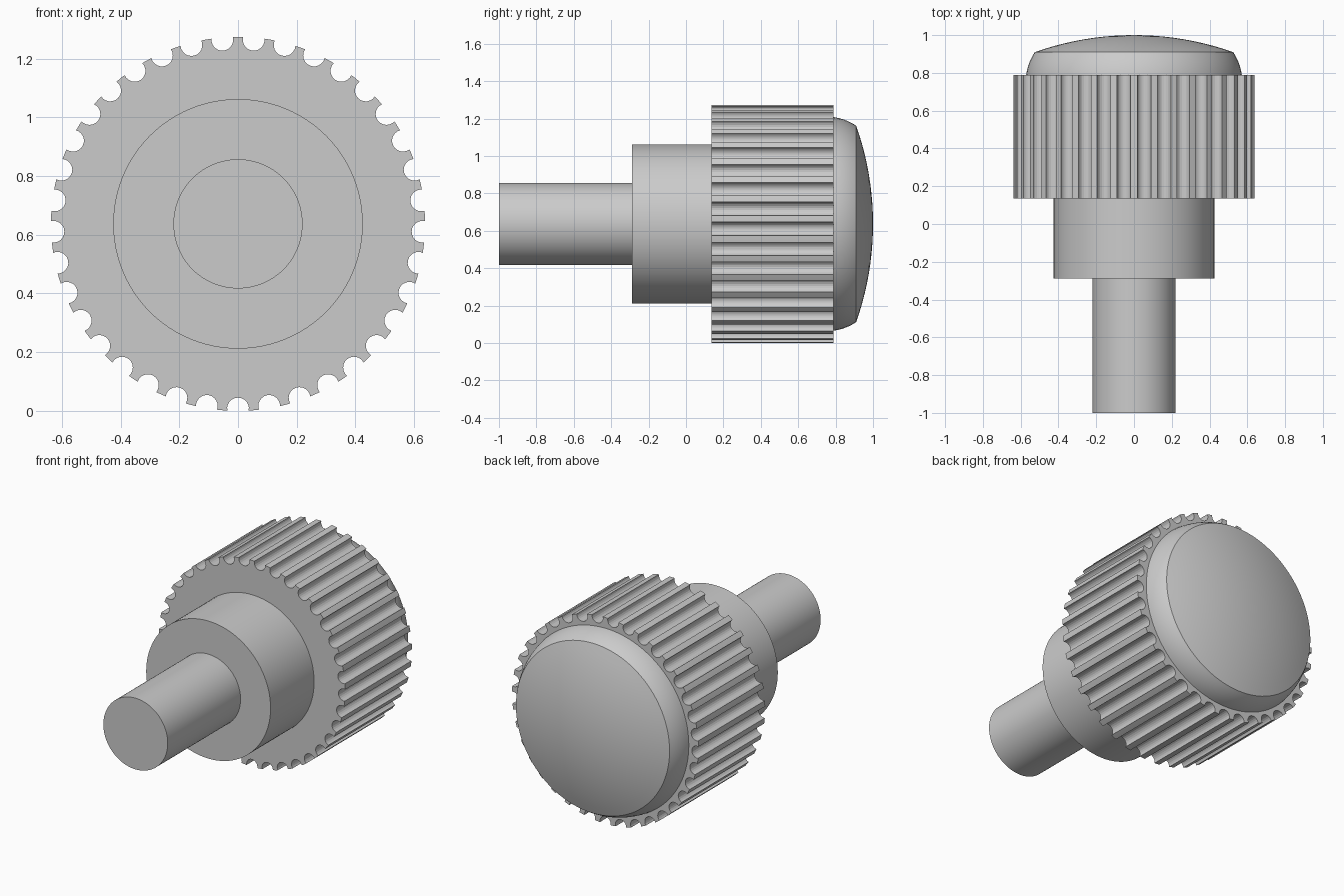
import bpy, bmesh, math
from mathutils import Matrix

if "Cube" in bpy.data.objects:
    bpy.data.objects.remove(bpy.data.objects["Cube"])

RADIUS = 0.637          # knurl radius, also the height of the axis
NOTCHES = 37
grey = bpy.data.materials.new("plain grey")
grey.diffuse_color = (0.6, 0.6, 0.6, 1)
grey.use_nodes = True
grey.node_tree.nodes["Principled BSDF"].inputs["Base Color"].default_value = grey.diffuse_color


def finish(bm, name):
    """Store the mesh, smooth its curved faces and keep the rims sharp."""
    bmesh.ops.recalc_face_normals(bm, faces=bm.faces)
    mesh = bpy.data.meshes.new(name)
    bm.to_mesh(mesh)
    bm.free()
    mesh.materials.append(grey)
    obj = bpy.data.objects.new(name, mesh)
    bpy.context.collection.objects.link(obj)
    obj.location.z = RADIUS
    bpy.ops.object.select_all(action='DESELECT')
    obj.select_set(True)
    bpy.context.view_layer.objects.active = obj
    bpy.ops.object.shade_smooth_by_angle(angle=math.radians(14))


def lathe(name, profile, steps=96):
    """Turn (radius, y) points about the y axis."""
    bm = bmesh.new()
    verts = [bm.verts.new((r, y, 0)) for r, y in profile]
    edges = [bm.edges.new(pair) for pair in zip(verts, verts[1:])]
    bmesh.ops.spin(bm, geom=verts + edges, cent=(0, 0, 0), axis=(0, 1, 0),
                   angle=math.tau, steps=steps)
    bmesh.ops.remove_doubles(bm, verts=bm.verts, dist=1e-5)
    finish(bm, name)


# Shaft and collar, stepped towards the front
lathe("shaft", [(0, -1), (0.22, -1), (0.22, -0.289), (0, -0.289)])
lathe("collar", [(0.22, -0.289), (0.425, -0.289), (0.425, 0.136)])

# Knurled grip: a disc outline with round notches, extruded along y
Y0, Y1 = 0.136, 0.788
NOTCH_R, NOTCH_C = 0.037, 0.629
# half angle of the notch mouth, seen from the axis and from the notch centre
cos_m = (RADIUS**2 + NOTCH_C**2 - NOTCH_R**2) / (2 * RADIUS * NOTCH_C)
mouth = math.acos(cos_m)
sweep = math.atan2(RADIUS * math.sin(mouth), NOTCH_C - RADIUS * cos_m)
pitch = math.tau / NOTCHES
outline = []
for i in range(NOTCHES):
    a = -math.pi / 2 + i * pitch
    for k in range(13):                       # notch arc
        t = -sweep + 2 * sweep * k / 12
        u, v = NOTCH_C - NOTCH_R * math.cos(t), NOTCH_R * math.sin(t)
        outline.append((u * math.cos(a) - v * math.sin(a),
                        u * math.sin(a) + v * math.cos(a)))
    for k in (1, 2):                          # tooth land
        b = a + mouth + (pitch - 2 * mouth) * k / 3
        outline.append((RADIUS * math.cos(b), RADIUS * math.sin(b)))
bm = bmesh.new()
face = bm.faces.new([bm.verts.new((x, Y0, z)) for x, z in outline])
ext = bmesh.ops.extrude_face_region(bm, geom=[face], use_keep_orig=True)
bmesh.ops.translate(bm, vec=(0, Y1 - Y0, 0),
                    verts=[g for g in ext["geom"] if isinstance(g, bmesh.types.BMVert)])
finish(bm, "knurled_grip")

# Rounded cap: curved shoulder, then a shallow spherical dome
SEAM_R, SEAM_Y = 0.525, 0.91
shoulder = []
for k in range(9):
    t = k / 8
    mid = (0.562, 0.855)
    shoulder.append(tuple((1 - t)**2 * p + 2 * t * (1 - t) * m + t * t * q
                          for p, m, q in zip((0.571, Y1), mid, (SEAM_R, SEAM_Y))))
lathe("cap_shoulder", shoulder)
rise = 1 - SEAM_Y
dome_r = (SEAM_R**2 + rise**2) / (2 * rise)
half = math.asin(SEAM_R / dome_r)
dome = [(dome_r * math.sin(half * (1 - k / 10)),
         1 - dome_r + dome_r * math.cos(half * (1 - k / 10))) for k in range(11)]
lathe("cap_dome", dome)
